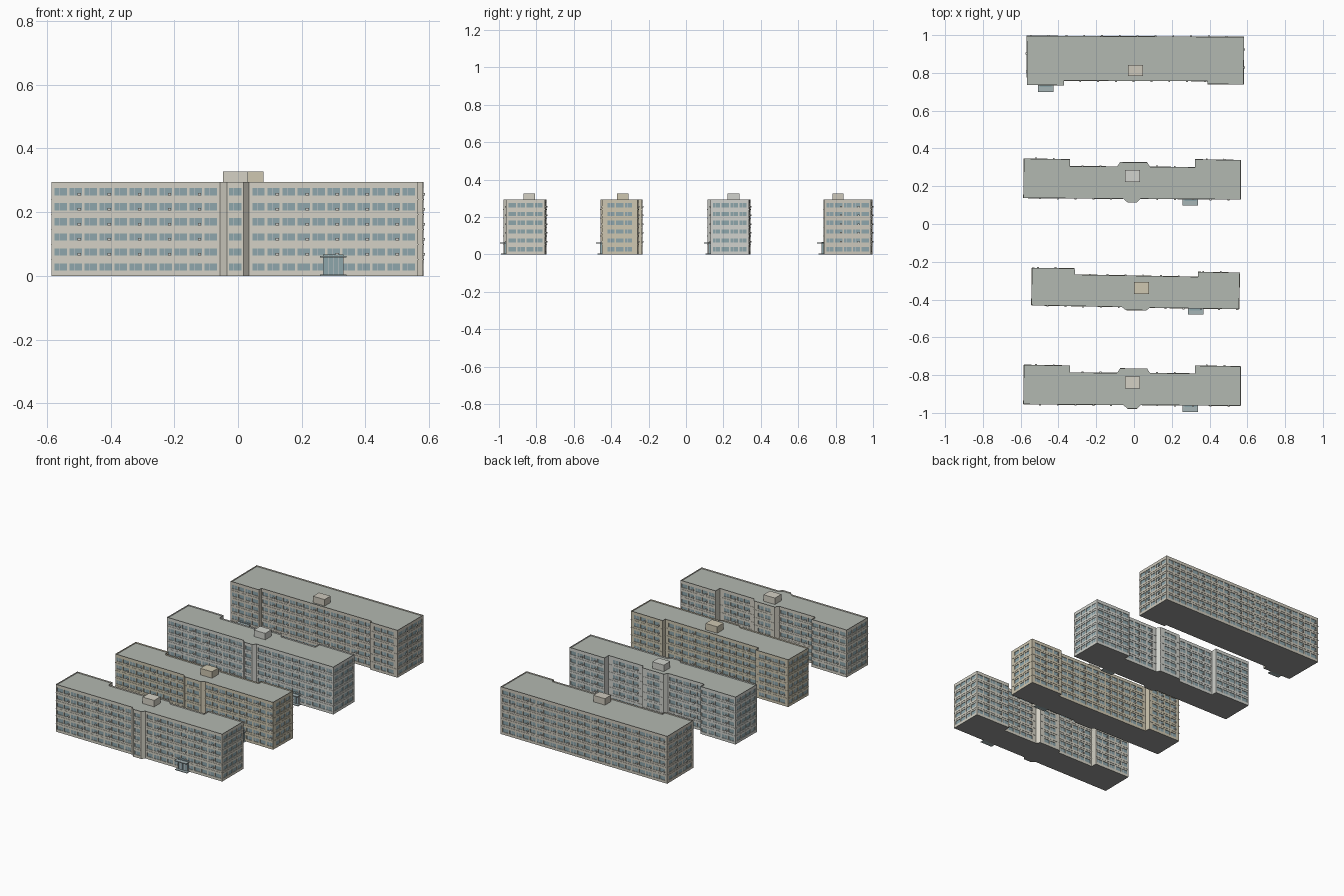
import bpy, bmesh
from mathutils import Vector

if "Cube" in bpy.data.objects:
    bpy.data.objects.remove(bpy.data.objects["Cube"])

TOP, FLOORS, PITCH = 0.295, 6, 0.0472
Z_SILL, WIN_H, BAY, WIN_W, DEPTH = 0.0165, 0.023, 0.0462, 0.039, 0.003


def material(name, rgb):
    m = bpy.data.materials.new(name)
    m.diffuse_color = (*rgb, 1)
    m.use_nodes = True
    m.node_tree.nodes["Principled BSDF"].inputs["Base Color"].default_value = m.diffuse_color
    return m


GLASS = material("glass", (0.27, 0.38, 0.41))
FRAME = material("frame", (0.60, 0.63, 0.62))
ROOF = material("roofing", (0.45, 0.48, 0.44))
DARK = material("underside", (0.32, 0.32, 0.31))
UNIT = material("cooler_casing", (0.62, 0.62, 0.58))
CANOPY = material("canopy_slab", (0.38, 0.46, 0.47))


class Part:
    """Collects faces for one named object."""
    def __init__(self, name, mat):
        self.name, self.mat, self.bm = name, mat, bmesh.new()

    def face(self, pts):
        return self.bm.faces.new([self.bm.verts.new(p) for p in pts])

    def wall_quad(self, at, u0, u1, z0, z1, w=0):
        self.face([at(u0, w, z0), at(u1, w, z0), at(u1, w, z1), at(u0, w, z1)])

    def box(self, at, u0, u1, w0, w1, z0, z1):
        self.wall_quad(at, u0, u1, z0, z1, w1)
        self.face([at(u1, w0, z0), at(u0, w0, z0), at(u0, w0, z1), at(u1, w0, z1)])
        for z, flip in ((z1, False), (z0, True)):
            p = [at(u0, w1, z), at(u1, w1, z), at(u1, w0, z), at(u0, w0, z)]
            self.face(p[::-1] if flip else p)
        for u, flip in ((u1, False), (u0, True)):
            p = [at(u, w1, z0), at(u, w0, z0), at(u, w0, z1), at(u, w1, z1)]
            self.face(p[::-1] if flip else p)

    def done(self):
        me = bpy.data.meshes.new(self.name)
        bmesh.ops.remove_doubles(self.bm, verts=self.bm.verts, dist=1e-5)
        self.bm.to_mesh(me)
        self.bm.free()
        me.materials.append(self.mat)
        bpy.context.collection.objects.link(bpy.data.objects.new(self.name, me))


def edge_frame(a, b):
    """Maps (along, outward, up) of a wall line to world space."""
    d = (b - a).normalized()
    n = Vector((d.y, -d.x))

    def at(u, w, z):
        p = a + d * u + n * w
        return Vector((p.x, p.y, z))
    return at, (b - a).length


def facade(at, length, walls, glass, frames, ledges, units):
    # short returns and chamfers stay blank
    if length < 0.045:
        walls.wall_quad(at, 0, length, 0, TOP)
        return
    n = max(1, int((length - 0.008) / BAY))
    bay = min(length / n, BAY * 1.02)
    side = (length - n * bay) / 2
    starts = [side + i * bay + (bay - WIN_W) / 2 for i in range(n)]
    z_prev = 0
    for k in range(FLOORS):
        z0 = Z_SILL + k * PITCH
        z1 = z0 + WIN_H
        walls.wall_quad(at, 0, length, z_prev, z0)
        z_prev, u_prev = z1, 0
        for i, u0 in enumerate(starts):
            u1 = u0 + WIN_W
            walls.wall_quad(at, u_prev, u0, z0, z1)
            u_prev = u1
            # recess sides around the pane
            rim = [(u0, z0), (u1, z0), (u1, z1), (u0, z1)]
            for j in range(4):
                (ua, za), (ub, zb) = rim[j], rim[(j + 1) % 4]
                walls.face([at(ua, 0, za), at(ub, 0, zb), at(ub, -DEPTH, zb), at(ua, -DEPTH, za)])
            glass.wall_quad(at, u0, u1, z0, z1, -DEPTH)
            um = u0 + WIN_W * 0.36
            frames.wall_quad(at, um, um + 0.0018, z0, z1, -DEPTH + 0.001)
            # window coolers on long walls
            if k > 0 and length > 0.22 and i % 2 == 1:
                units.box(at, u1 - 0.013, u1 - 0.003, -0.003, 0.006, z0, z0 + 0.008)
        walls.wall_quad(at, u_prev, length, z0, z1)
        if k:
            ledges.box(at, 0, length, 0, 0.0015, k * PITCH + 0.003, k * PITCH + 0.006)
    walls.wall_quad(at, 0, length, z_prev, TOP)


def building(tag, outline, hut, porch, rgb, shift=0.0):
    pts = [Vector((x, y + shift)) for x, y in outline]
    wall = material(tag + "_wall", rgb)
    walls, ledges = Part(tag + "_walls", wall), Part(tag + "_floor_ledges", wall)
    glass, frames = Part(tag + "_windows", GLASS), Part(tag + "_mullions", FRAME)
    units = Part(tag + "_window_coolers", UNIT)
    for a, b in zip(pts, pts[1:] + pts[:1]):
        at, length = edge_frame(a, b)
        facade(at, length, walls, glass, frames, ledges, units)

    # flat roof sunk behind a parapet
    roof = Part(tag + "_roof", ROOF)
    f = roof.face([(p.x, p.y, TOP) for p in pts])
    roof.bm.normal_update()
    bmesh.ops.inset_region(roof.bm, faces=[f], thickness=0.004, use_even_offset=True)
    bmesh.ops.inset_region(roof.bm, faces=[f], thickness=0.0003, depth=-0.008)
    base = Part(tag + "_base", DARK)
    base.face([(p.x, p.y, 0) for p in reversed(pts)])

    # rooftop machine room
    x0, x1, y0, y1 = hut
    at, _ = edge_frame(Vector((x0, y0 + shift)), Vector((x1, y0 + shift)))
    room = Part(tag + "_roof_room", wall)
    room.box(at, 0, x1 - x0, y0 - y1, 0, TOP - 0.01, 0.327)

    # glazed entrance with canopy and step
    x0, x1, y0, y1 = porch
    w, d = x1 - x0, y1 - y0
    at, _ = edge_frame(Vector((x0, y1 + shift)), Vector((x1, y1 + shift)))
    door, posts = Part(tag + "_entrance", GLASS), Part(tag + "_entrance_frame", FRAME)
    door.box(at, 0.009, w - 0.009, -0.005, 0.010, 0, 0.068)
    for i in range(5):
        u = 0.009 + i * (w - 0.020) / 4
        posts.box(at, u, u + 0.002, 0, 0.0115, 0, 0.068)
    slab = Part(tag + "_canopy", CANOPY)
    slab.box(at, 0, w, -0.005, d, 0.058, 0.063)
    step = Part(tag + "_step", CANOPY)
    step.box(at, 0, w, -0.005, d * 0.8, 0, 0.004)
    for p in (walls, ledges, glass, frames, units, roof, base, room, door, posts, slab, step):
        p.done()


# footprints, counter-clockwise from the front left corner
bumped = [(-0.585, 0.138), (-0.057, 0.134), (-0.035, 0.115), (0.017, 0.115), (0.035, 0.134),
          (0.565, 0.130), (0.565, 0.338), (0.322, 0.342), (0.322, 0.300), (0.085, 0.303),
          (0.070, 0.326), (-0.074, 0.327), (-0.090, 0.304), (-0.338, 0.305), (-0.338, 0.342),
          (-0.583, 0.346)]
stepped = [(-0.543, -0.430), (-0.065, -0.439), (-0.045, -0.455), (0.065, -0.457), (0.085, -0.443),
           (0.556, -0.450), (0.560, -0.258), (0.338, -0.254), (0.338, -0.280), (-0.312, -0.268),
           (-0.314, -0.235), (-0.540, -0.233)]
wide = [(-0.566, 0.737), (-0.370, 0.734), (-0.370, 0.759), (0.390, 0.757), (0.390, 0.741),
        (0.580, 0.739), (0.582, 0.990), (-0.568, 0.996)]

hut, porch = (-0.047, 0.032, 0.222, 0.285), (0.258, 0.340, 0.097, 0.132)
building("front_block", bumped, hut, porch, (0.66, 0.64, 0.56), -1.092)
building("second_block", stepped, (0.0, 0.080, -0.37, -0.307), (0.285, 0.367, -0.48, -0.447),
         (0.62, 0.57, 0.44))
building("third_block", bumped, hut, porch, (0.64, 0.65, 0.61))
building("rear_block", wide, (-0.032, 0.048, 0.783, 0.842), (-0.507, -0.427, 0.70, 0.736),
         (0.61, 0.58, 0.50))
